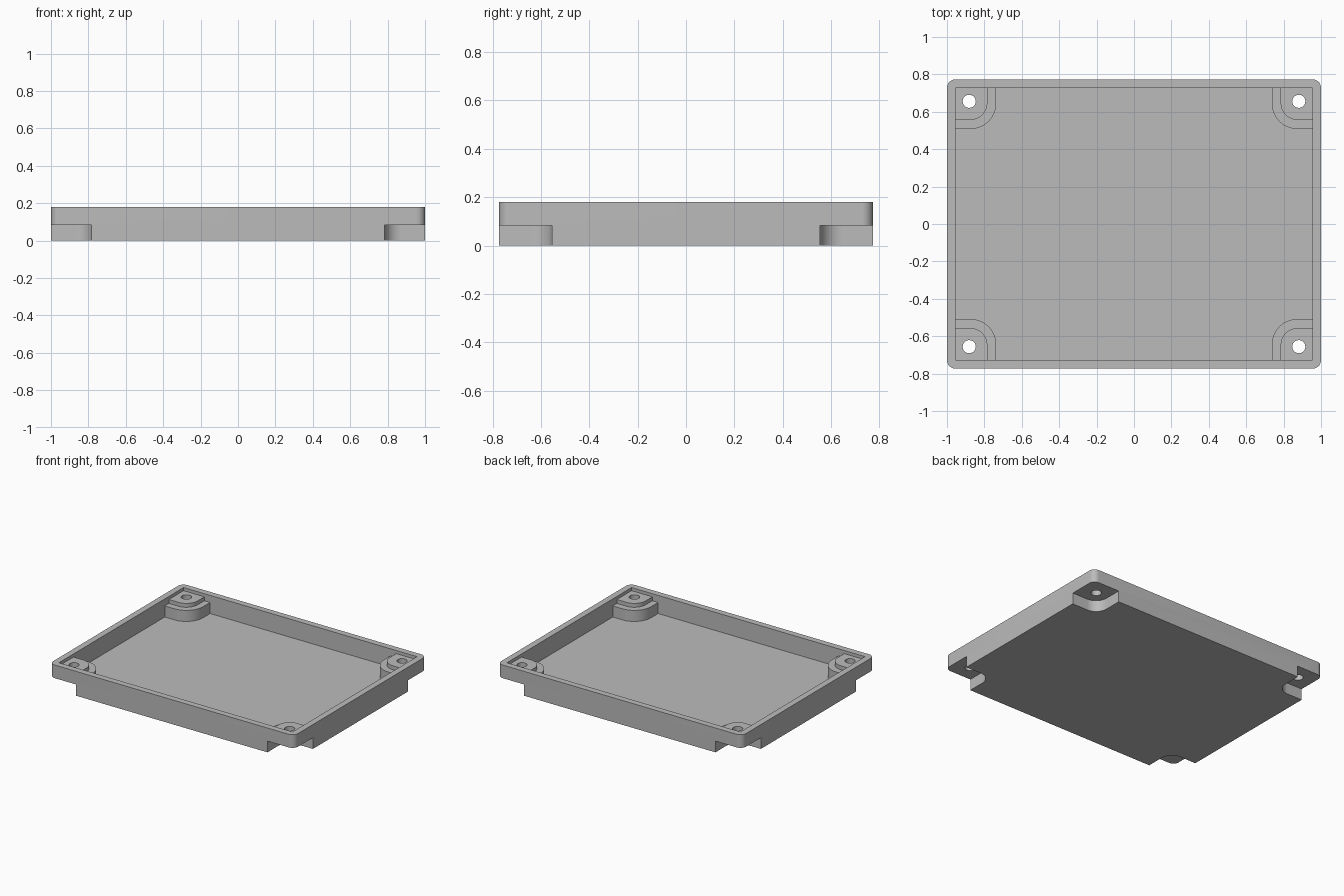
import bpy, bmesh, math

cube = bpy.data.objects.get("Cube")
if cube:
    bpy.data.objects.remove(cube, do_unlink=True)

HALF_X, HALF_Y, HEIGHT = 1.0, 0.773, 0.18
WALL = 0.046

grey = bpy.data.materials.new("grey plastic")
grey.use_nodes = True
grey.diffuse_color = (0.5, 0.5, 0.5, 1)
grey.node_tree.nodes["Principled BSDF"].inputs["Base Color"].default_value = (0.5, 0.5, 0.5, 1)


def arc(cx, cy, r, start, sweep, steps):
    return [(cx + r * math.cos(start + sweep * i / steps),
             cy + r * math.sin(start + sweep * i / steps)) for i in range(steps + 1)]


def prism(name, outline, z0, z1, sx=1, sy=1):
    """Extrude an outline upward, optionally mirrored into another corner."""
    bm = bmesh.new()
    face = bm.faces.new([bm.verts.new((x * sx, y * sy, z0)) for x, y in outline])
    top = bmesh.ops.extrude_face_region(bm, geom=[face])["geom"]
    for v in top:
        if isinstance(v, bmesh.types.BMVert):
            v.co.z = z1
    bmesh.ops.recalc_face_normals(bm, faces=bm.faces)
    mesh = bpy.data.meshes.new(name)
    bm.to_mesh(mesh)
    bm.free()
    mesh.materials.append(grey)
    obj = bpy.data.objects.new(name, mesh)
    bpy.context.collection.objects.link(obj)
    return obj


def combine(target, tool, operation):
    """Apply a boolean and remove the helper."""
    tool.hide_render = True
    mod = target.modifiers.new(operation.lower(), 'BOOLEAN')
    mod.operation, mod.solver, mod.object = operation, 'EXACT', tool
    bpy.context.view_layer.objects.active = target
    bpy.ops.object.modifier_apply(modifier=mod.name)
    bpy.data.objects.remove(tool, do_unlink=True)


def corner_block(x0, y0, x1, y1, r):
    """Rectangle whose corner facing the tray centre is rounded."""
    return [(x1, y0), (x1, y1), (x0, y1)] + arc(x0 + r, y0 + r, r, math.pi, math.pi / 2, 16)


# Tray shell with rounded outer corners and a square-cornered cavity
R = 0.045
outline = []
for i, (sx, sy) in enumerate([(1, 1), (-1, 1), (-1, -1), (1, -1)]):
    outline += arc(sx * (HALF_X - R), sy * (HALF_Y - R), R, i * math.pi / 2, math.pi / 2, 10)
tray = prism("tray", outline, 0, HEIGHT)
ix, iy = HALF_X - WALL, HALF_Y - WALL
combine(tray, prism("cavity", [(-ix, -iy), (ix, -iy), (ix, iy), (-ix, iy)], WALL, 0.4), 'DIFFERENCE')

# Stepped corner bosses, foot notches underneath and screw holes
ex, ey = HALF_X - WALL / 2, HALF_Y - WALL / 2
for sx in (-1, 1):
    for sy in (-1, 1):
        lower = corner_block(0.737, 0.508, ex, ey, 0.137)
        upper = corner_block(0.784, 0.556, ex, ey, 0.092)
        notch = corner_block(0.782, 0.554, 1.2, 1.0, 0.092)
        hole = arc(0.881, 0.656, 0.035, 0, math.tau, 32)[:-1]
        combine(tray, prism("lower_boss", lower, WALL / 2, 0.128, sx, sy), 'UNION')
        combine(tray, prism("upper_boss", upper, WALL / 2, 0.157, sx, sy), 'UNION')
        combine(tray, prism("foot_notch", notch, -0.1, 0.083, sx, sy), 'DIFFERENCE')
        combine(tray, prism("screw_hole", hole, -0.1, 0.4, sx, sy), 'DIFFERENCE')

# Smooth the rounded corners, keep the edges crisp
bpy.ops.object.select_all(action='DESELECT')
tray.select_set(True)
bpy.context.view_layer.objects.active = tray
bpy.ops.object.shade_smooth_by_angle(angle=math.radians(30))
